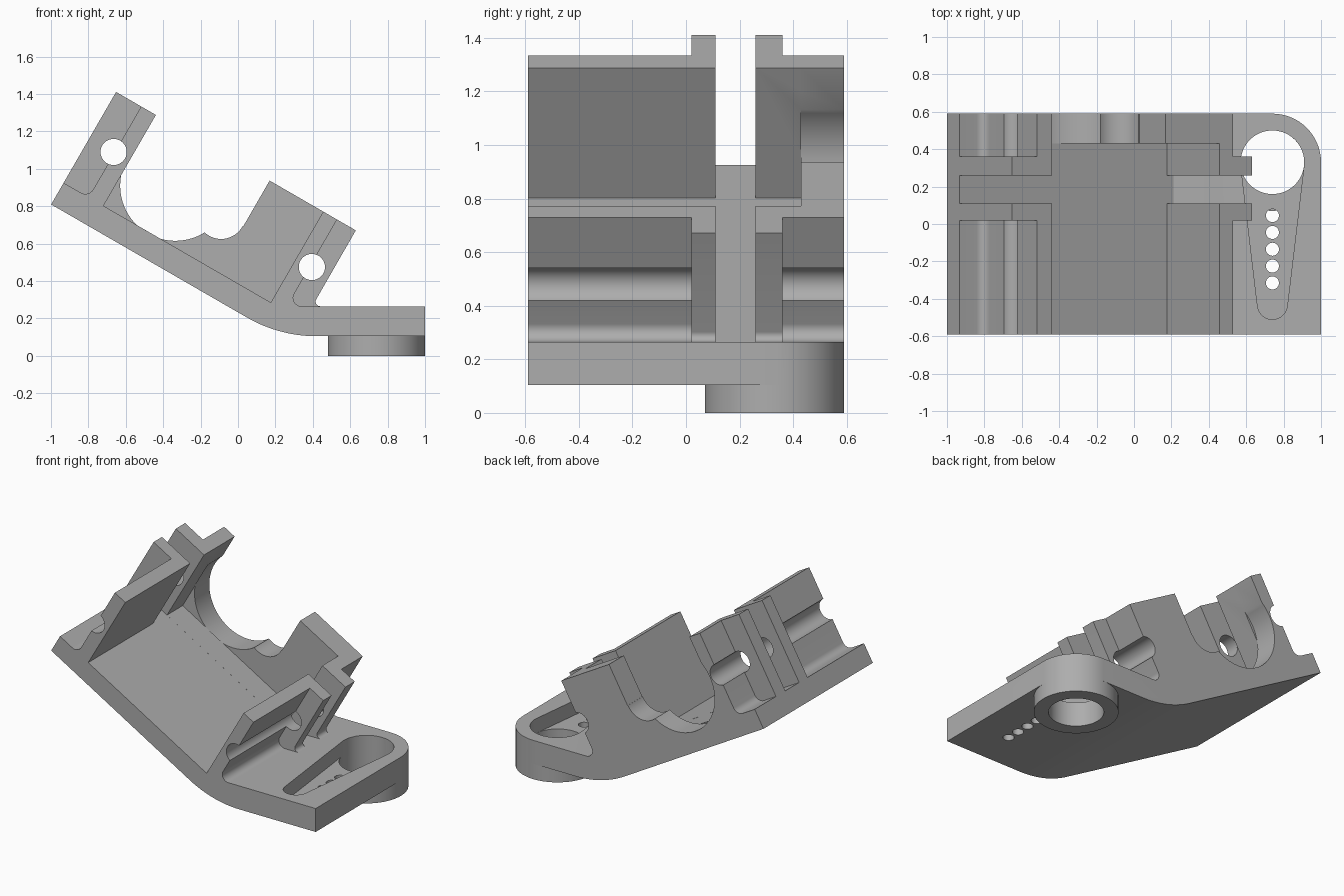
import bpy
import bmesh
from math import sin, cos, radians

cube = bpy.data.objects.get("Cube")
if cube:
    bpy.data.objects.remove(cube, do_unlink=True)

grey = bpy.data.materials.new("plain_grey")
grey.use_nodes = True
COLOUR = (0.42, 0.42, 0.42, 1)
grey.diffuse_color = COLOUR
grey.node_tree.nodes["Principled BSDF"].inputs["Base Color"].default_value = COLOUR

C, S = cos(radians(30)), sin(radians(30))


def tilt(u, v):
    """Point in the tray's tilted frame (u along floor, v away from it) to x, z."""
    return (u * C + v * S, -u * S + v * C)


def arc(cx, cy, r, a0, a1, n=12):
    angles = [radians(a0 + (a1 - a0) * i / n) for i in range(n + 1)]
    return [(cx + r * cos(a), cy + r * sin(a)) for a in angles]


def circle(cx, cy, r, n=64):
    return arc(cx, cy, r, 0, 360, n)[:-1]


def prism(name, pts, lo, hi, axis="y"):
    """Extrude a closed outline along y (outline in x, z) or z (outline in x, y)."""
    bm = bmesh.new()
    rings = [[bm.verts.new((p, h, q) if axis == "y" else (p, q, h)) for p, q in pts]
             for h in (lo, hi)]
    bm.faces.new(rings[0])
    bm.faces.new(rings[1])
    for i in range(len(pts)):
        j = (i + 1) % len(pts)
        bm.faces.new((rings[0][i], rings[0][j], rings[1][j], rings[1][i]))
    bmesh.ops.recalc_face_normals(bm, faces=bm.faces)
    mesh = bpy.data.meshes.new(name)
    bm.to_mesh(mesh)
    bm.free()
    mesh.materials.append(grey)
    obj = bpy.data.objects.new(name, mesh)
    bpy.context.collection.objects.link(obj)
    return obj


def cut(target, pts, lo, hi, axis="y"):
    """Subtract a prism from the target and remove the cutter."""
    cutter = prism("cutter", pts, lo, hi, axis)
    cutter.hide_render = True
    mod = target.modifiers.new("cut", "BOOLEAN")
    mod.operation = "DIFFERENCE"
    mod.solver = "EXACT"
    mod.object = cutter
    bpy.context.view_layer.objects.active = target
    bpy.ops.object.modifier_apply(modifier=mod.name)
    bpy.data.objects.remove(cutter, do_unlink=True)


# Main levels
BACK = 0.59
FLOOR, TOP, BASE = 0.335, 0.896, 0.2015
PAD_LOW, PAD_TOP = 0.105, 0.265
LEFT, LEFT_OUT, LEFT_IN = -1.27, -1.115, -1.024
RIGHT_IN, RIGHT_OUT, RIGHT = 0.009, 0.094, 0.21
BX, BY = 0.74, 0.33

# Bracket body: full side outline, with a bend between tray and pad
outline = [tilt(LEFT, BASE)]
outline += arc(0.421, 0.851, 0.746, 240, 270, 16)
outline += [(1, PAD_LOW), (1, PAD_TOP)]
outline += arc(0.44, PAD_TOP + 0.025, 0.025, 270, 150, 8)
outline += [tilt(RIGHT, TOP), tilt(LEFT, TOP)]
body = prism("bracket_body", outline, -BACK, BACK)

# Tray cavity, open to the front
cut(body, [tilt(LEFT_IN, FLOOR), tilt(RIGHT_IN, FLOOR),
           tilt(RIGHT_IN, 1.2), tilt(LEFT_IN, 1.2)], -0.8, 0.43)

# Relief outside both walls, leaving the ribs
left_relief = [tilt(-1.5, FLOOR)]
left_relief += [tilt(*p) for p in arc(LEFT_OUT - 0.05, FLOOR + 0.05, 0.05, 270, 360)]
left_relief += [tilt(LEFT_OUT, 1.2), tilt(-1.5, 1.2)]
right_relief = [(1.3, PAD_TOP)] + arc(0.34, PAD_TOP + 0.045, 0.045, 270, 150)
right_relief += [tilt(RIGHT_OUT, 1.2), (1.3, 1.2)]
for lo, hi in ((-0.8, 0.02), (0.36, 0.8)):
    cut(body, left_relief, lo, hi)
    cut(body, right_relief, lo, hi)

# Slot between the rib pairs
slot = [(0.21, PAD_TOP), (1.3, PAD_TOP), (1.3, 1.8), (-1.2, 1.8),
        (-1.2, (FLOOR + 1.2 * S) / C)]
cut(body, slot, 0.11, 0.26)

# Pin holes along both walls
for x, z in ((-0.665, 1.09), (0.395, 0.475)):
    cut(body, circle(x, z, 0.07, 40), -0.8, 0.8)

# Opening in the back wall: two round seats and the gap above them
cut(body, circle(-0.335, 0.91, 0.295, 80), 0.43, 0.8)
cut(body, circle(-0.09, 0.755, 0.13, 48), 0.43, 0.8)
cut(body, [tilt(LEFT_IN, 0.615), tilt(-0.322, 0.615),
           tilt(-0.322, 1.2), tilt(LEFT_IN, 1.2)], 0.43, 0.8)

# Rounded back corner of the pad
cut(body, arc(BX, BY, 0.26, 90, 0, 16) + [(1.2, BY), (1.2, 0.8), (BX, 0.8)],
    -0.1, 0.4, "z")

# Tapered pocket in the pad, bore and row of small holes
pocket = arc(BX, BY, 0.17, -7, 187, 40) + arc(BX, -0.43, 0.08, 187, 353, 20)
cut(body, pocket, 0.165, 0.267, "z")
cut(body, circle(BX, BY, 0.17), -0.1, 0.22, "z")
for i in range(5):
    cut(body, circle(BX, 0.045 - 0.09 * i, 0.035, 24), 0, 0.22, "z")

# Boss under the pad
boss = prism("boss_ring", circle(BX, BY, 0.26), 0, PAD_LOW, "z")
cut(boss, circle(BX, BY, 0.17), -0.1, 0.3, "z")

# Smooth the curves, keep the edges sharp
bpy.ops.object.select_all(action="DESELECT")
for obj in (body, boss):
    obj.select_set(True)
bpy.context.view_layer.objects.active = body
bpy.ops.object.shade_smooth_by_angle(angle=radians(30))
